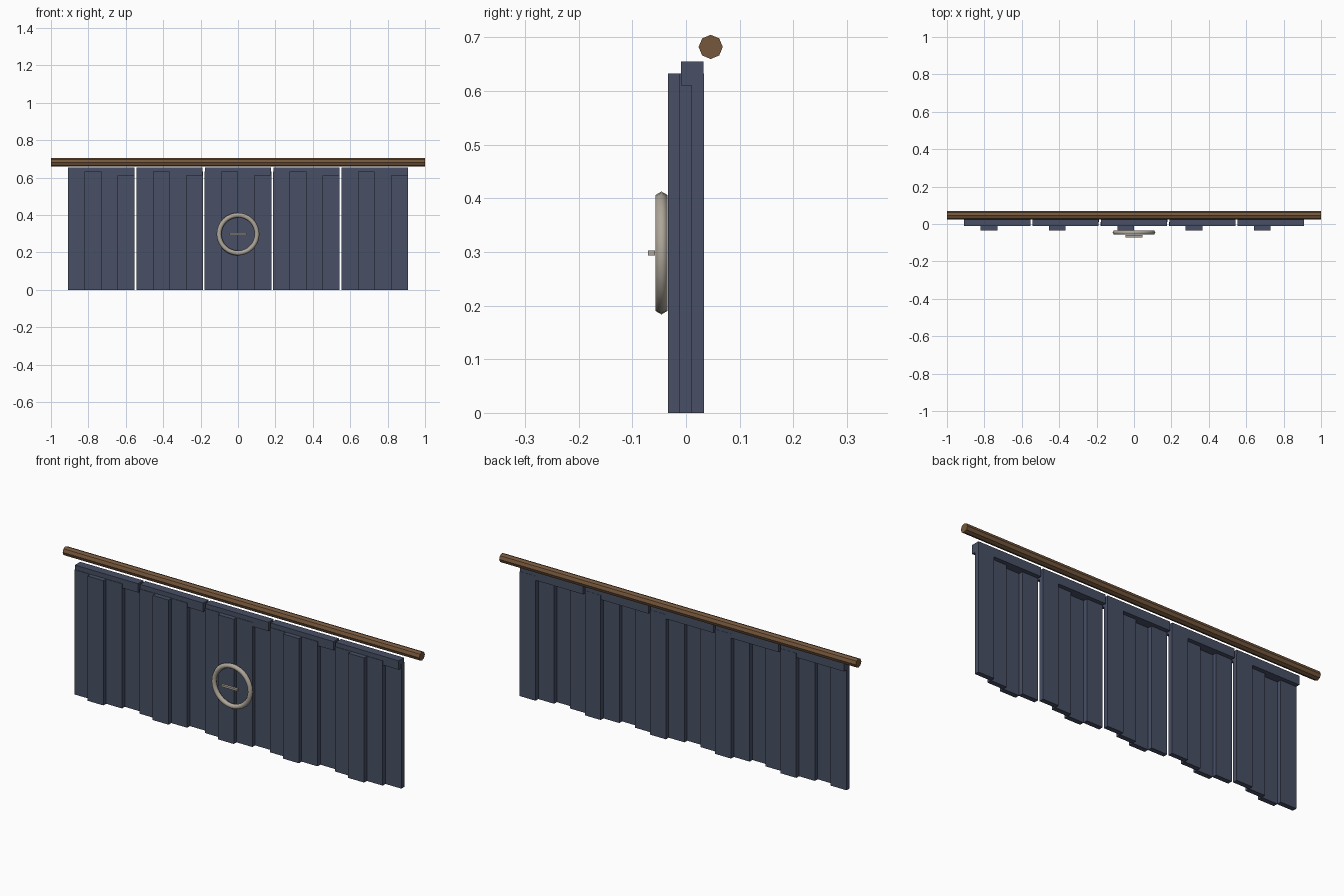
import bpy
from math import pi, radians

if "Cube" in bpy.data.objects:
    bpy.data.objects.remove(bpy.data.objects["Cube"])


def material(name, rgb):
    m = bpy.data.materials.new(name)
    m.diffuse_color = (*rgb, 1)
    m.use_nodes = True
    m.node_tree.nodes["Principled BSDF"].inputs["Base Color"].default_value = m.diffuse_color
    return m


cloth = material("navy_cloth", (0.065, 0.08, 0.13))
wood = material("brown_wood", (0.18, 0.095, 0.045))
metal = material("pale_metal", (0.42, 0.38, 0.32))


def box(name, x, y, z, mat):
    """Box from (min, max) ranges on each axis."""
    bpy.ops.mesh.primitive_cube_add(size=1, location=[sum(r) / 2 for r in (x, y, z)])
    ob = bpy.context.object
    ob.name = name
    ob.scale = [r[1] - r[0] for r in (x, y, z)]
    bpy.ops.object.transform_apply(location=False, rotation=False, scale=True)
    ob.data.materials.append(mat)
    return ob


# Hanging rod
bpy.ops.mesh.primitive_cylinder_add(vertices=8, radius=0.0225, depth=2,
                                    location=(0, 0.046, 0.682), rotation=(0, pi / 2, 0))
rod = bpy.context.object
rod.name = "hanging_rod"
rod.data.materials.append(wood)

# Five curtain panels, each with four stepped folds and a top hem
fold_y = (0, -0.022, 0, 0.022)
fold_w = 0.089
for p in range(5):
    cx = (p - 2) * 0.3655
    left = cx - 2 * fold_w
    for f, y in enumerate(fold_y):
        x = left + f * fold_w
        box(f"panel_{p + 1}_fold_{f + 1}", (x, x + fold_w),
            (y - 0.012, y + 0.012), (0, 0.632), cloth)
    box(f"panel_{p + 1}_top_hem", (cx - 0.177, cx + 0.177),
        (-0.0095, 0.033), (0.61, 0.655), cloth)

# Ring emblem on the middle panel
bpy.ops.mesh.primitive_torus_add(major_radius=0.1015, minor_radius=0.013,
                                 major_segments=32, minor_segments=6,
                                 location=(0, -0.0457, 0.298), rotation=(pi / 2, 0, 0))
ring = bpy.context.object
ring.name = "emblem_ring"
ring.data.materials.append(metal)
bpy.ops.object.shade_smooth_by_angle(angle=radians(65))

# Short bar in front of the ring centre
box("emblem_bar", (-0.046, 0.046), (-0.071, -0.058), (0.293, 0.303), metal)
